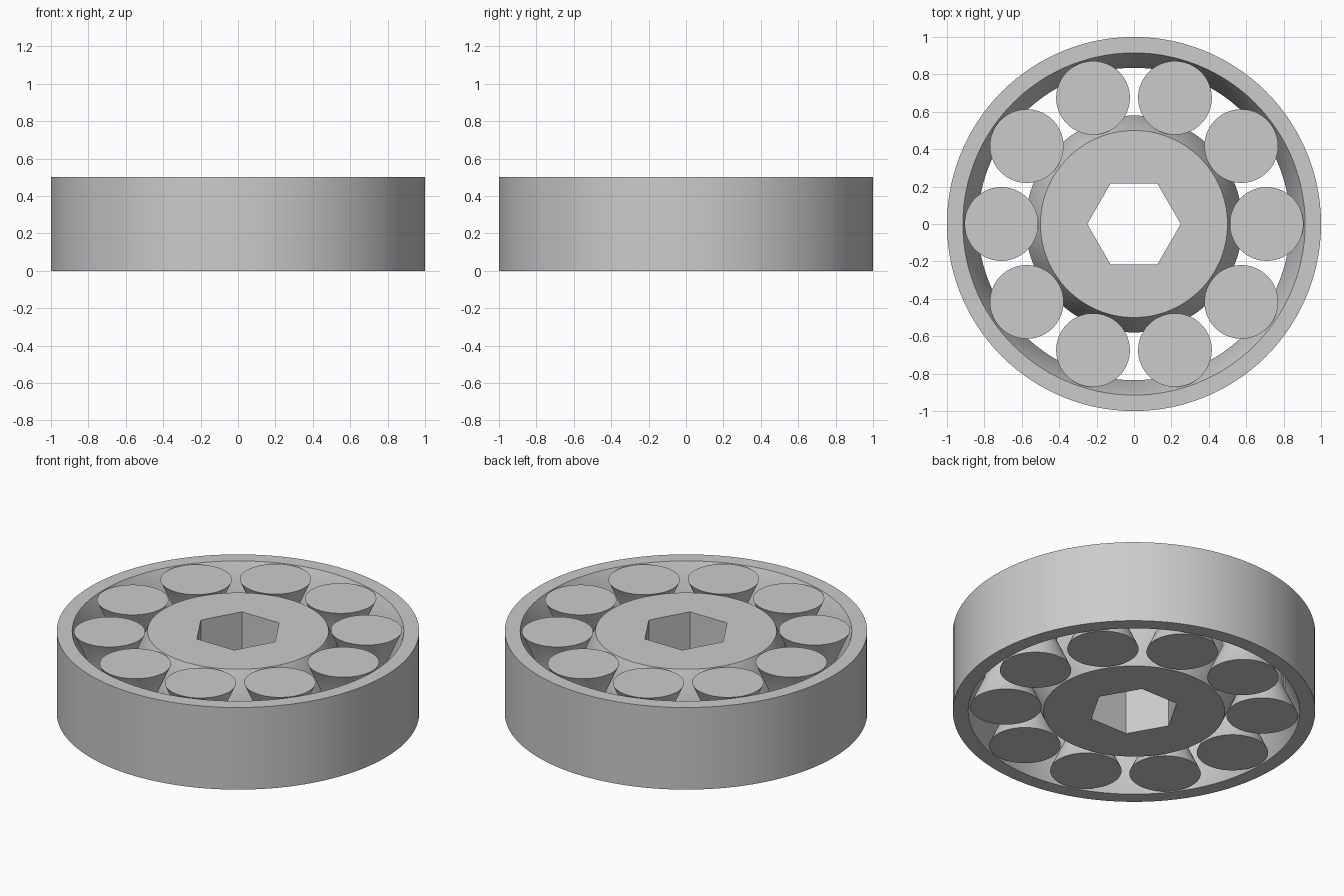
import bpy, bmesh, math

if "Cube" in bpy.data.objects:
    bpy.data.objects.remove(bpy.data.objects["Cube"], do_unlink=True)

HEIGHT = 0.5
SLOPE = 0.18      # height of each tapered zone
STEP = 0.08       # depth of the taper
ROLLERS = 10
PITCH = 0.709     # radius of the circle of rollers

grey = bpy.data.materials.new("bearing grey")
grey.use_nodes = True
colour = (0.6, 0.6, 0.6, 1)
grey.diffuse_color = colour
grey.node_tree.nodes["Principled BSDF"].inputs["Base Color"].default_value = colour


def waisted(radius, step):
    """Wall profile that steps in or out toward mid height."""
    return [(radius, 0), (radius + step, SLOPE),
            (radius + step, HEIGHT - SLOPE), (radius, HEIGHT)]


def straight(radius):
    return [(radius, HEIGHT), (radius, 0)]


def hexagon(angle):
    """Radius factor that turns a circle into a hexagon with corners on x."""
    third = math.pi / 3
    return math.cos(third / 2) / math.cos(angle % third - third / 2)


def lathe(name, wall, bore=None, bore_shape=None, segments=120, centre=(0, 0)):
    """Spin a wall profile; close it with a bore wall or with flat caps."""
    bm = bmesh.new()
    rows = [(r, z, None) for r, z in wall]
    rows += [(r, z, bore_shape) for r, z in bore or []]
    rings = []
    for r, z, shape in rows:
        ring = []
        for i in range(segments):
            a = math.tau * i / segments
            k = r * (shape(a) if shape else 1)
            ring.append(bm.verts.new((k * math.cos(a), k * math.sin(a), z)))
        rings.append(ring)
    pairs = list(zip(rings, rings[1:]))
    if bore:
        pairs.append((rings[-1], rings[0]))
    else:
        bm.faces.new(rings[0][::-1])
        bm.faces.new(rings[-1])
    for low, high in pairs:
        for i in range(segments):
            j = (i + 1) % segments
            bm.faces.new((low[i], low[j], high[j], high[i]))
    bmesh.ops.recalc_face_normals(bm, faces=bm.faces)
    mesh = bpy.data.meshes.new(name)
    bm.to_mesh(mesh)
    bm.free()
    mesh.materials.append(grey)
    obj = bpy.data.objects.new(name, mesh)
    obj.location = (*centre, 0)
    bpy.context.collection.objects.link(obj)
    bpy.ops.object.select_all(action='DESELECT')
    obj.select_set(True)
    bpy.context.view_layer.objects.active = obj
    bpy.ops.object.shade_smooth_by_angle(angle=math.radians(30))
    return obj


# Outer race with a raised track inside
lathe("outer_race", waisted(0.915, -STEP), straight(1.0))

# Inner hub with a raised track outside and a hexagonal bore
lathe("inner_hub", waisted(0.5, STEP), straight(0.25), hexagon)

# Waisted rollers riding on both tracks
for n in range(ROLLERS):
    a = math.tau * n / ROLLERS
    lathe(f"roller_{n + 1}", waisted(0.197, -STEP), segments=72,
          centre=(PITCH * math.cos(a), PITCH * math.sin(a)))
